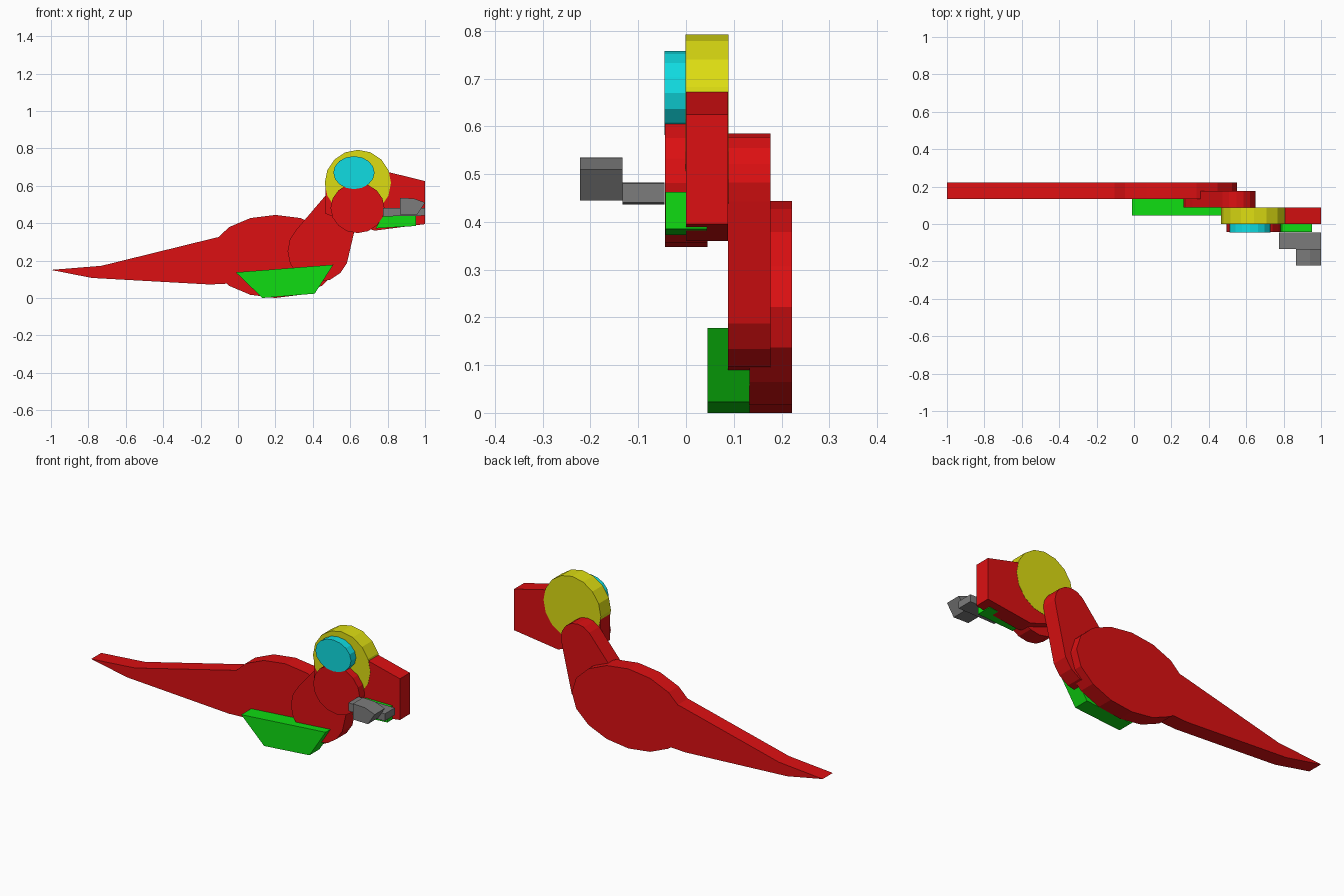
import bpy
import bmesh
import math

if "Cube" in bpy.data.objects:
    bpy.data.objects.remove(bpy.data.objects["Cube"])


def material(name, rgb):
    m = bpy.data.materials.new(name)
    m.diffuse_color = (*rgb, 1)
    m.use_nodes = True
    m.node_tree.nodes["Principled BSDF"].inputs["Base Color"].default_value = m.diffuse_color
    return m


RED = material("red", (0.72, 0.005, 0.006))
GREEN = material("green", (0.005, 0.72, 0.006))
YELLOW = material("yellow", (0.72, 0.72, 0.006))
CYAN = material("cyan", (0.005, 0.72, 0.76))
GRAY = material("gray", (0.2, 0.2, 0.2))


def ring(cx, cz, rx, rz, n=16):
    return [(cx + rx * math.cos(2 * math.pi * i / n),
             cz + rz * math.sin(2 * math.pi * i / n)) for i in range(n)]


def hull(points):
    """Convex outline around a set of 2D points."""
    pts = sorted(set(points))

    def chain(seq):
        out = []
        for p in seq:
            while len(out) > 1 and ((out[-1][0] - out[-2][0]) * (p[1] - out[-2][1])
                                    - (out[-1][1] - out[-2][1]) * (p[0] - out[-2][0])) <= 0:
                out.pop()
            out.append(p)
        return out[:-1]
    return chain(pts) + chain(pts[::-1])


def plate(name, outline, y0, y1, mat):
    """Flat plate: an x-z outline extruded from y0 to y1."""
    bm = bmesh.new()
    face = bm.faces.new([bm.verts.new((x, y0, z)) for x, z in outline])
    ext = bmesh.ops.extrude_face_region(bm, geom=[face])
    verts = [v for v in ext["geom"] if isinstance(v, bmesh.types.BMVert)]
    bmesh.ops.translate(bm, verts=verts, vec=(0, y1 - y0, 0))
    bmesh.ops.recalc_face_normals(bm, faces=bm.faces)
    me = bpy.data.meshes.new(name)
    bm.to_mesh(me)
    bm.free()
    me.materials.append(mat)
    ob = bpy.data.objects.new(name, me)
    bpy.context.collection.objects.link(ob)
    return ob


# Body and tail, rearmost layer
plate("body", ring(0.2, 0.222, 0.35, 0.222), 0.133, 0.222, RED)
plate("tail", [(-1, 0.15), (-0.78, 0.107), (-0.15, 0.072), (-0.05, 0.077),
               (0.1, 0.2), (-0.05, 0.335), (-0.12, 0.322), (-0.73, 0.172)],
      0.133, 0.222, RED)

# Neck tapering from chest to head
plate("neck", hull(ring(0.43, 0.25, 0.165, 0.165) + ring(0.547, 0.482, 0.103, 0.103)),
      0.088, 0.177, RED)

# Folded leg
plate("leg", [(-0.012, 0.137), (0.13, 0.0), (0.41, 0.023), (0.51, 0.178)],
      0.045, 0.133, GREEN)

# Head and snout
plate("head_disc", ring(0.641, 0.615, 0.177, 0.177), -0.001, 0.089, YELLOW)
plate("snout", [(0.468, 0.615), (0.468, 0.45), (0.73, 0.36), (1, 0.395),
                (1, 0.625), (0.8, 0.674)], 0.0, 0.088, RED)

# Cheek, eye and lower jaw
plate("cheek", ring(0.639, 0.481, 0.144, 0.134), -0.044, 0.045, RED)
plate("eye", ring(0.62, 0.67, 0.11, 0.088), -0.0455, 0.044, CYAN)
plate("jaw", [(0.735, 0.372), (0.953, 0.385), (0.953, 0.463), (0.79, 0.463)],
      -0.043, 0.044, GREEN)

# Stepped gray pieces in front of the jaw
plate("arm", [(0.775, 0.436), (1, 0.44), (1, 0.48), (0.775, 0.482)],
      -0.133, -0.045, GRAY)
plate("claw", [(0.865, 0.447), (0.957, 0.445), (1, 0.51), (0.94, 0.532),
               (0.865, 0.535)], -0.222, -0.133, GRAY)
